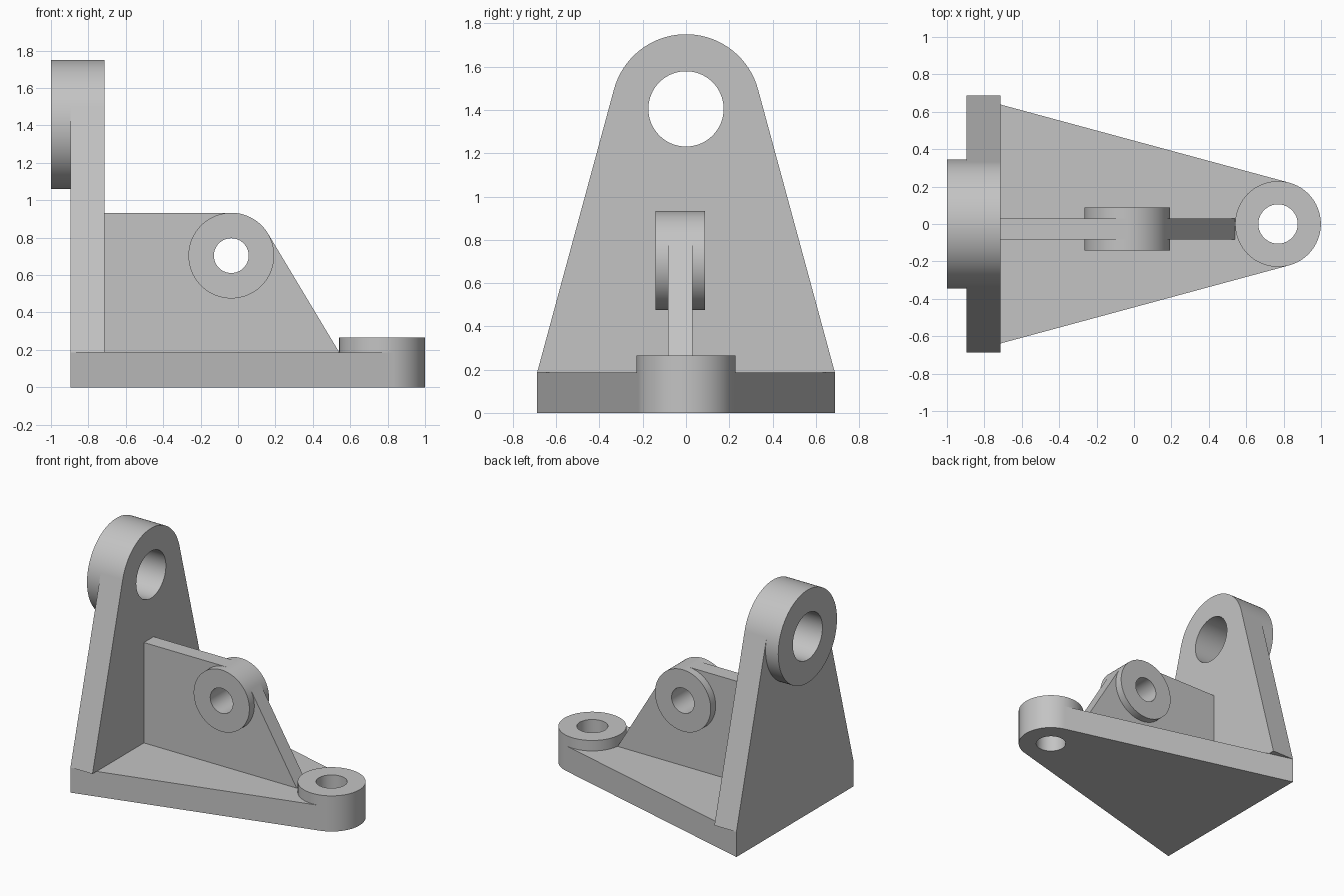
import bpy, bmesh, math
from mathutils import Vector
from mathutils.geometry import convex_hull_2d

cube = bpy.data.objects.get("Cube")
if cube:
    bpy.data.objects.remove(cube, do_unlink=True)

grey = bpy.data.materials.new("machined_grey")
grey.use_nodes = True
colour = (0.55, 0.55, 0.55, 1)
grey.diffuse_color = colour
bsdf = next(n for n in grey.node_tree.nodes if n.type == 'BSDF_PRINCIPLED')
bsdf.inputs["Base Color"].default_value = colour

# Maps profile coordinates (u, v) and depth w to the model axes
PLACE = {
    'x': lambda u, v, w: (w, u, v),
    'y': lambda u, v, w: (u, w, v),
    'z': lambda u, v, w: (u, v, w),
}


def circle(centre, radius, steps=96):
    return [Vector((centre[0] + radius * math.cos(math.tau * i / steps),
                    centre[1] + radius * math.sin(math.tau * i / steps)))
            for i in range(steps)]


def extrude(name, axis, outline, start, end):
    """Solid from a convex outline, extruded along an axis."""
    bm = bmesh.new()
    ring = [bm.verts.new(PLACE[axis](p.x, p.y, start)) for p in outline]
    face = bm.faces.new(ring)
    top = bmesh.ops.extrude_face_region(bm, geom=[face], use_keep_orig=True)["geom"]
    shift = Vector(PLACE[axis](0, 0, end - start))
    bmesh.ops.translate(bm, vec=shift, verts=[g for g in top if isinstance(g, bmesh.types.BMVert)])
    bmesh.ops.recalc_face_normals(bm, faces=bm.faces)
    mesh = bpy.data.meshes.new(name)
    bm.to_mesh(mesh)
    bm.free()
    mesh.materials.append(grey)
    obj = bpy.data.objects.new(name, mesh)
    bpy.context.collection.objects.link(obj)
    return obj


def lug(name, axis, centre, radius, hole, start, end, corners=()):
    """Round eye with a bore, its outline drawn out tangentially to the corners."""
    points = [Vector(c) for c in corners] + circle(centre, radius)
    outline = [points[i] for i in convex_hull_2d(points)]
    obj = extrude(name, axis, outline, start, end)
    cutter = extrude("bore_cutter", axis, circle(centre, hole, 64), start - 0.1, end + 0.1)
    cutter.hide_render = True
    bpy.ops.object.select_all(action='DESELECT')
    obj.select_set(True)
    bpy.context.view_layer.objects.active = obj
    bore = obj.modifiers.new("bore", 'BOOLEAN')
    bore.operation = 'DIFFERENCE'
    bore.solver = 'EXACT'
    bore.object = cutter
    bpy.ops.object.modifier_apply(modifier=bore.name)
    bpy.data.objects.remove(cutter, do_unlink=True)
    bpy.ops.object.shade_smooth_by_angle(angle=math.radians(30))
    weighted = obj.modifiers.new("flat_sides", 'WEIGHTED_NORMAL')
    weighted.keep_sharp = True
    return obj


BASE_TOP = 0.187
PLATE_BACK, PLATE_FRONT = -0.896, -0.715
HALF = 0.688

# Tapered base with a raised eye at its tip
tip = ((0.77, 0), 0.229, 0.105)
lug("base_plate", 'z', *tip, 0, BASE_TOP, [(PLATE_BACK, -HALF), (PLATE_BACK, HALF)])
lug("base_eye", 'z', *tip, BASE_TOP, 0.265)

# Upright plate with a collar on its rear face
head = ((0, 1.405), 0.345, 0.174)
lug("upright_plate", 'x', *head, PLATE_BACK, PLATE_FRONT, [(-HALF, BASE_TOP), (HALF, BASE_TOP)])
lug("upright_collar", 'x', *head, -1, PLATE_BACK)

# Offset web with a collar on each side
pivot = ((-0.036, 0.704), 0.229, 0.093)
WEB_Y, WEB_HALF, COLLAR_HALF = -0.027, 0.057, 0.115
lug("web", 'y', *pivot, WEB_Y - WEB_HALF, WEB_Y + WEB_HALF,
    [(PLATE_FRONT, BASE_TOP), (PLATE_FRONT, 0.933), (0.541, BASE_TOP)])
for side, name in ((-1, "right_web_collar"), (1, "left_web_collar")):
    lug(name, 'y', *pivot, *sorted((WEB_Y + side * WEB_HALF, WEB_Y + side * COLLAR_HALF)))
